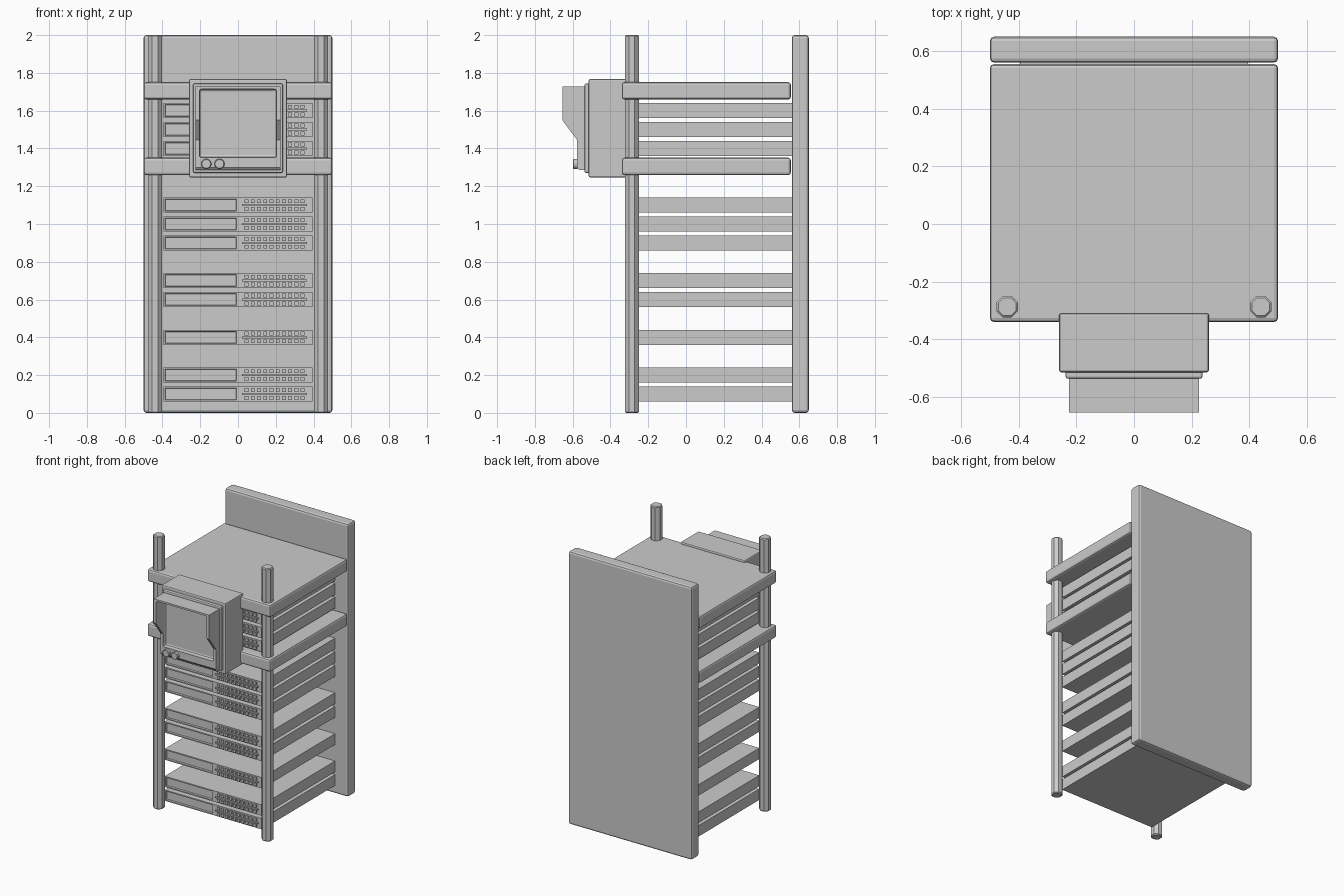
import bpy, bmesh, math
from mathutils import Matrix, Vector

if "Cube" in bpy.data.objects:
    bpy.data.objects.remove(bpy.data.objects["Cube"])


def finish(bm, name):
    bmesh.ops.recalc_face_normals(bm, faces=bm.faces)
    me = bpy.data.meshes.new(name)
    bm.to_mesh(me)
    bm.free()
    ob = bpy.data.objects.new(name, me)
    bpy.context.collection.objects.link(ob)
    return ob


def add_box(bm, x0, x1, y0, y1, z0, z1):
    m = Matrix.Translation(((x0 + x1) / 2, (y0 + y1) / 2, (z0 + z1) / 2)) \
        @ Matrix.Diagonal((x1 - x0, y1 - y0, z1 - z0, 1))
    return bmesh.ops.create_cube(bm, size=1, matrix=m)["verts"]


def box(name, dims, bevel=0.0, segs=2):
    bm = bmesh.new()
    add_box(bm, *dims)
    if bevel:
        bmesh.ops.bevel(bm, geom=bm.edges[:], offset=bevel, segments=segs,
                        profile=0.5, affect='EDGES')
    return finish(bm, name)


def cylinder(name, loc, r, depth, sides, axis='Z', bevel=0.0):
    bm = bmesh.new()
    bmesh.ops.create_cone(bm, cap_ends=True, segments=sides, radius1=r, radius2=r, depth=depth,
                          matrix=Matrix.Rotation(math.pi / sides, 4, 'Z'))
    if bevel:
        rim = [e for e in bm.edges if abs(e.verts[0].co.z - e.verts[1].co.z) < 1e-4]
        bmesh.ops.bevel(bm, geom=rim, offset=bevel, segments=1, affect='EDGES')
    if axis == 'Y':
        bm.transform(Matrix.Rotation(math.pi / 2, 4, 'X'))
    bm.transform(Matrix.Translation(loc))
    return finish(bm, name)


# Back panel
box("back_panel", (-0.5, 0.5, 0.56, 0.65, 0, 2), 0.015)

# Front posts
for side, x in (("left", -0.44), ("right", 0.44)):
    cylinder(f"{side}_post", (x, -0.287, 1), 0.04, 2, 8, bevel=0.006)

# Thick shelves
for name, z in (("lower_shelf", 1.305), ("upper_shelf", 1.705)):
    box(name, (-0.5, 0.5, -0.34, 0.555, z - 0.046, z + 0.046), 0.014)


# Rack units: recessed drive bay on the left, port rows on the right
def rack_unit(z):
    bm = bmesh.new()
    add_box(bm, -0.395, 0.395, -0.285, 0.56, z - 0.04, z + 0.04)
    bmesh.ops.bisect_plane(bm, geom=bm.verts[:] + bm.edges[:] + bm.faces[:],
                           plane_co=(0, 0, 0), plane_no=(1, 0, 0))
    bm.normal_update()
    bay = [f for f in bm.faces if f.normal.y < -0.9 and f.calc_center_median().x < 0]
    bmesh.ops.inset_region(bm, faces=bay, thickness=0.012, depth=0)
    bmesh.ops.inset_region(bm, faces=bay, thickness=0.003, depth=-0.012)
    finish(bm, "rack_unit")
    bm = bmesh.new()
    add_box(bm, 0.02, 0.365, -0.295, -0.28, z - 0.005, z + 0.005)
    for i in range(10):
        x = 0.045 + i * 0.033
        for dz in (-0.021, 0.021):
            add_box(bm, x - 0.01, x + 0.01, -0.295, -0.28, z + dz - 0.01, z + dz + 0.01)
    finish(bm, "unit_ports")


for z in (0.1, 0.2, 0.4, 0.6, 0.7, 0.9, 1.0, 1.1, 1.4, 1.5, 1.6):
    rack_unit(z)

# Monitor casing with stepped front bezel
box("monitor_casing", (-0.26, 0.26, -0.515, -0.31, 1.247, 1.767), 0.008)
box("monitor_bezel", (-0.238, 0.238, -0.537, -0.5, 1.27, 1.744), 0.008)

# Monitor hood: side profile extruded across, screen opening cut out
bm = bmesh.new()
profile = [(-0.52, 1.727), (-0.655, 1.727), (-0.655, 1.55), (-0.577, 1.445),
           (-0.577, 1.30), (-0.565, 1.285), (-0.52, 1.285)]
face = bm.faces.new([bm.verts.new((-0.225, y, z)) for y, z in profile])
ext = bmesh.ops.extrude_face_region(bm, geom=[face])["geom"]
bmesh.ops.translate(bm, vec=Vector((0.45, 0, 0)),
                    verts=[v for v in ext if isinstance(v, bmesh.types.BMVert)])
hood = finish(bm, "monitor_hood")
cutter = box("screen_cutter", (-0.205, 0.205, -0.8, -0.545, 1.352, 1.714), 0.012)
cutter.hide_render = True
cutter.hide_viewport = True
mod = hood.modifiers.new("screen_opening", 'BOOLEAN')
mod.operation = 'DIFFERENCE'
mod.solver = 'EXACT'
mod.object = cutter

# Monitor knobs
for name, x in (("left_knob", -0.168), ("right_knob", -0.098)):
    cylinder(name, (x, -0.585, 1.318), 0.027, 0.027, 16, 'Y', 0.004)
